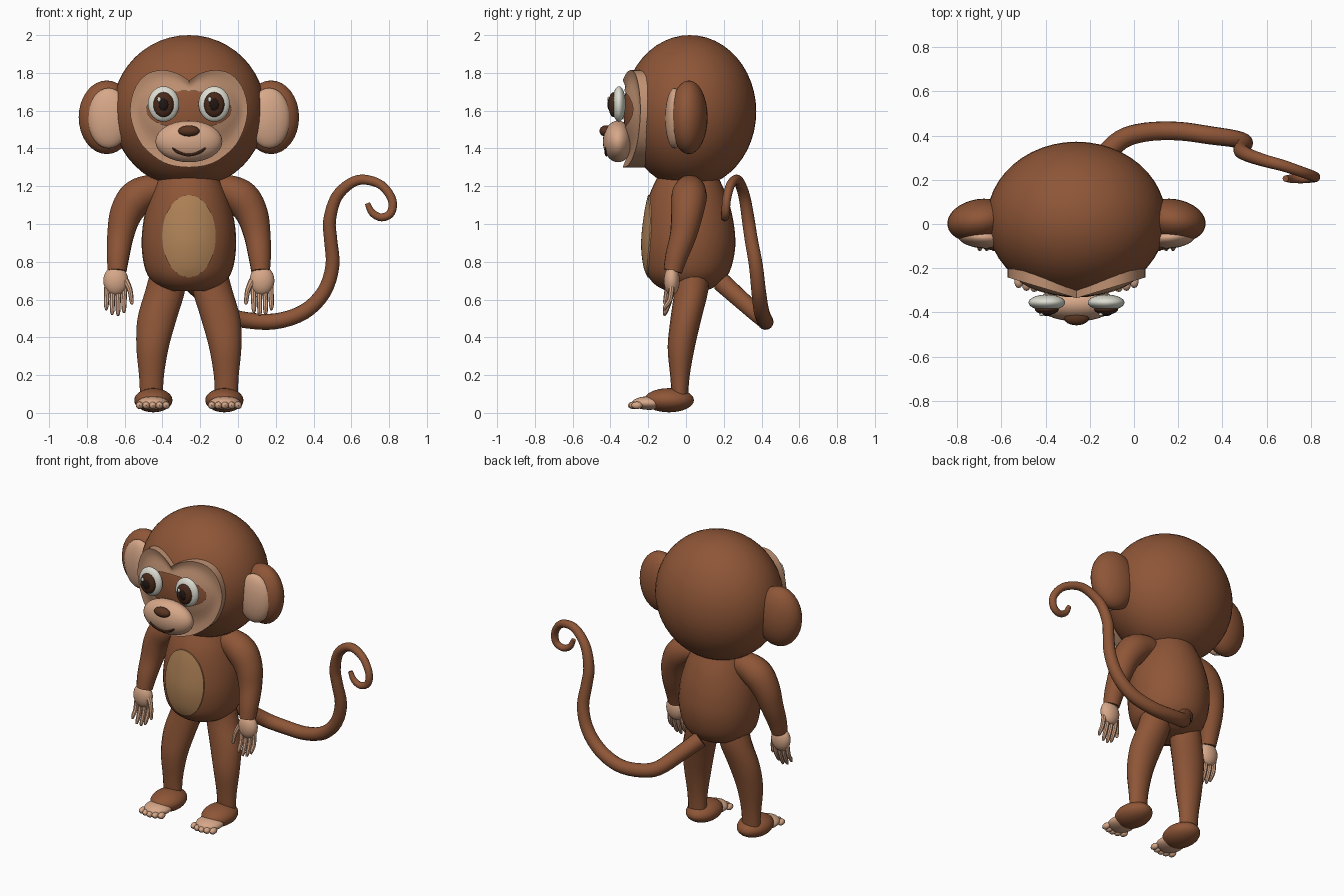
import bpy, bmesh, math
from mathutils import Vector

if "Cube" in bpy.data.objects:
    bpy.data.objects.remove(bpy.data.objects["Cube"])

CX = -0.26  # body axis; the tail sweeps out to the right


def material(name, rgb):
    m = bpy.data.materials.new(name)
    m.diffuse_color = (*rgb, 1)
    m.use_nodes = True
    m.node_tree.nodes["Principled BSDF"].inputs["Base Color"].default_value = m.diffuse_color
    return m


FUR = material("brown fur", (0.27, 0.092, 0.038))
SKIN = material("pale skin", (0.68, 0.39, 0.25))
MASK = material("face tan", (0.52, 0.28, 0.165))
BELLY = material("belly tan", (0.43, 0.225, 0.095))
WHITE = material("eye white", (0.72, 0.72, 0.64))
NOSE = material("nose brown", (0.10, 0.035, 0.015))
IRIS = material("iris brown", (0.065, 0.022, 0.01))
DARK = material("dark pupil", (0.015, 0.008, 0.006))


def finish(name, bm, mat):
    bmesh.ops.recalc_face_normals(bm, faces=bm.faces)
    me = bpy.data.meshes.new(name)
    bm.to_mesh(me)
    bm.free()
    me.materials.append(mat)
    ob = bpy.data.objects.new(name, me)
    bpy.context.collection.objects.link(ob)
    return ob


def ball(name, mat, loc, radii, seg=32, rot=(0, 0, 0)):
    bm = bmesh.new()
    bmesh.ops.create_uvsphere(bm, u_segments=seg, v_segments=seg // 2, radius=1)
    bmesh.ops.scale(bm, vec=radii, verts=bm.verts)
    ob = finish(name, bm, mat)
    ob.location = (CX + loc[0], loc[1], loc[2])
    ob.rotation_euler = rot
    return ob


def smooth_rows(rows, n):
    """Catmull-Rom samples through rows of any width."""
    out = []
    for i in range(len(rows) - 1):
        a, b, c, d = (rows[max(i - 1, 0)], rows[i], rows[i + 1],
                      rows[min(i + 2, len(rows) - 1)])
        for k in range(n):
            t = k / n
            out.append([0.5 * (2 * q + (r - p) * t + (2 * p - 5 * q + 4 * r - s) * t * t
                               + (3 * q - p - 3 * r + s) * t ** 3)
                        for p, q, r, s in zip(a, b, c, d)])
    return out + [list(rows[-1])]


def bridge(bm, rings):
    n = len(rings[0])
    for a, b in zip(rings, rings[1:]):
        for i in range(n):
            bm.faces.new((a[i], a[(i + 1) % n], b[(i + 1) % n], b[i]))


def loft(name, mat, rows, sides):
    """Horizontal elliptical sections: (z, x, y, rx, ry)."""
    bm = bmesh.new()
    rings = []
    for z, x, y, rx, ry in rows:
        angles = [2 * math.pi * i / sides for i in range(sides)]
        rings.append([bm.verts.new((CX + x + rx * math.cos(t), y + ry * math.sin(t), z))
                      for t in angles])
    bridge(bm, rings)
    bm.faces.new(rings[0])
    bm.faces.new(rings[-1])
    return finish(name, bm, mat)


def tube(name, mat, rows, sides=16, n=5):
    """Round tube through (x, y, z, radius)."""
    pts = smooth_rows(rows, n)
    bm = bmesh.new()
    rings = []
    axis = Vector((0, 1, 0))
    for i, p in enumerate(pts):
        d = (Vector(pts[min(i + 1, len(pts) - 1)][:3])
             - Vector(pts[max(i - 1, 0)][:3])).normalized()
        axis = (axis - d * axis.dot(d)).normalized()
        side = d.cross(axis)
        o = Vector((CX + p[0], p[1], p[2]))
        rings.append([bm.verts.new(o + p[3] * (axis * math.cos(t) + side * math.sin(t)))
                      for t in (2 * math.pi * k / sides for k in range(sides))])
    bridge(bm, rings)
    bm.faces.new(rings[0])
    bm.faces.new(rings[-1])
    return finish(name, bm, mat)


# Head
HC, HR = Vector((0, 0.02, 1.595)), Vector((0.405, 0.352, 0.405))
ball("head", FUR, HC, HR, 48)


def head_front(x, z):
    q = 1 - (x / HR.x) ** 2 - ((z - HC.z) / HR.z) ** 2
    return HC.y - HR.y * math.sqrt(max(q, 0))


# Heart-shaped face mask, open around the eyes
half = smooth_rows([(0, 1.76), (0.06, 1.797), (0.14, 1.815), (0.22, 1.795), (0.28, 1.73),
                    (0.31, 1.63), (0.30, 1.53), (0.25, 1.42), (0.16, 1.34), (0.08, 1.308),
                    (0, 1.30)], 3)
heart = half + [(-x, z) for x, z in half[-2:0:-1]]
bm = bmesh.new()
rings = [[] for _ in range(7)]
for x, z in heart:
    a = math.atan2((z - 1.6) / 0.10, x / 0.225)
    ix, iz = 0.225 * math.cos(a), 1.605 + 0.10 * math.sin(a)
    for k in range(6):
        t = k / 5
        px, pz = ix + (x - ix) * t, iz + (z - iz) * t
        base = head_front(px, pz)
        y = min(base - 0.008, base * (1 - t) + t * (-0.335 + 0.3 * abs(px)))
        rings[k].append(bm.verts.new((CX + px, y, pz)))
    rings[6].append(bm.verts.new((CX + x, head_front(x, z) + 0.03, z)))
bridge(bm, rings)
finish("face_mask", bm, MASK)

# Muzzle, nose and mouth
ball("muzzle", SKIN, (0, -0.36, 1.437), (0.177, 0.08, 0.11))
ball("nose", NOSE, (0, -0.425, 1.492), (0.057, 0.033, 0.03), 24)
mouth = []
for i in range(9):
    x = -0.088 + 0.022 * i
    z = 1.366 + 0.036 * (x / 0.088) ** 2
    q = 1 - (x / 0.177) ** 2 - ((z - 1.437) / 0.11) ** 2
    mouth.append((x, -0.36 - 0.08 * math.sqrt(q), z, 0.008 if 0 < i < 8 else 0.004))
tube("mouth", NOSE, mouth, 8, 2)

# Torso
torso_rows = smooth_rows([(0.645, 0, 0.0, 0.10, 0.10), (0.68, 0, 0.005, 0.175, 0.17),
                          (0.75, 0, 0.01, 0.228, 0.222), (0.88, 0, 0.015, 0.25, 0.246),
                          (1.02, 0, 0.015, 0.24, 0.235), (1.15, 0, 0.01, 0.205, 0.205),
                          (1.25, 0, 0.01, 0.16, 0.16)], 4)
loft("torso", FUR, torso_rows, 32)


def torso_front(x, z):
    for a, b in zip(torso_rows, torso_rows[1:]):
        if a[0] <= z <= b[0]:
            t = (z - a[0]) / (b[0] - a[0])
            _, _, y, rx, ry = [p + (q - p) * t for p, q in zip(a, b)]
            return y - ry * math.sqrt(1 - (x / rx) ** 2)


# Oval belly patch lying on the torso
bm = bmesh.new()
rings = []
for k in range(1, 9):
    ring = []
    for i in range(40):
        a = 2 * math.pi * i / 40
        x, z = 0.142 * k / 8 * math.cos(a), 0.935 + 0.218 * k / 8 * math.sin(a)
        ring.append(bm.verts.new((CX + x, torso_front(x, z) - 0.007, z)))
    rings.append(ring)
rings.append([bm.verts.new(v.co + Vector((0, 0.012, 0))) for v in rings[-1]])
bridge(bm, rings)
bm.faces.new(rings[0])
finish("belly_patch", bm, BELLY)

# Paired parts
for s, tag in ((-1, "left"), (1, "right")):
    # Ears
    ball(tag + "_ear", FUR, (s * 0.435, 0.015, 1.565), (0.15, 0.098, 0.195),
         rot=(0, 0, s * -0.15))
    ball(tag + "_inner_ear", SKIN, (s * 0.425, -0.06, 1.56), (0.112, 0.05, 0.16),
         rot=(0, 0, s * 0.08))
    # Eyes
    ex = s * 0.134
    ball(tag + "_eye", WHITE, (ex, -0.355, 1.635), (0.083, 0.036, 0.094))
    ball(tag + "_iris", IRIS, (ex, -0.385, 1.632), (0.054, 0.025, 0.066), 24)
    ball(tag + "_pupil", DARK, (ex, -0.402, 1.632), (0.027, 0.014, 0.034), 16)
    ball(tag + "_eye_glint", WHITE, (ex - 0.024, -0.409, 1.66), (0.01, 0.007, 0.014), 12)
    # Arms
    tube(tag + "_arm", FUR, [(s * 0.12, 0.02, 1.17, 0.07), (s * 0.20, 0.02, 1.175, 0.085),
                             (s * 0.28, 0.015, 1.135, 0.095), (s * 0.335, 0.005, 1.05, 0.085),
                             (s * 0.362, -0.015, 0.94, 0.071),
                             (s * 0.375, -0.05, 0.83, 0.06), (s * 0.38, -0.07, 0.75, 0.05)])
    # Hands
    ball(tag + "_palm", SKIN, (s * 0.387, -0.075, 0.70), (0.066, 0.042, 0.078), 24)
    for i, tip in enumerate((0.53, 0.515, 0.52, 0.545)):
        fx = 0.34 + 0.031 * i
        tube(f"{tag}_finger_{i + 1}", SKIN,
             [(s * fx, -0.075, 0.67, 0.015), (s * (fx + 0.003), -0.085, 0.60, 0.014),
              (s * (fx + 0.004), -0.108, tip + 0.02, 0.012),
              (s * (fx + 0.004), -0.117, tip, 0.006)], 8, 3)
    tube(tag + "_thumb", SKIN, [(s * 0.335, -0.085, 0.70, 0.018), (s * 0.312, -0.10, 0.65, 0.014),
                                (s * 0.303, -0.11, 0.59, 0.011), (s * 0.302, -0.112, 0.575, 0.005)],
         8, 3)
    # Legs
    loft(tag + "_leg", FUR, smooth_rows(
        [(0.76, s * 0.11, 0.03, 0.09, 0.09), (0.65, s * 0.125, 0.028, 0.105, 0.09),
         (0.50, s * 0.168, 0.0, 0.104, 0.082), (0.35, s * 0.192, -0.025, 0.086, 0.072),
         (0.20, s * 0.198, -0.032, 0.066, 0.052), (0.08, s * 0.198, -0.032, 0.06, 0.042)], 4), 16)
    # Feet
    ball(tag + "_foot", FUR, (s * 0.188, -0.09, 0.067), (0.101, 0.132, 0.064))
    ball(tag + "_foot_front", SKIN, (s * 0.191, -0.195, 0.052), (0.084, 0.092, 0.036), 24)
    for i in range(5):
        ball(f"{tag}_toe_{i + 1}", SKIN,
             (s * (0.121 + 0.035 * i), -0.26 - 0.018 * math.sin(math.pi * i / 4), 0.04),
             (0.02, 0.03, 0.02), 12)

# Curling tail
tail = [(-0.24, 0.19, 0.69, 0.052), (-0.15, 0.29, 0.60, 0.048), (-0.06, 0.38, 0.52, 0.045),
        (0.05, 0.415, 0.49, 0.043), (0.20, 0.42, 0.485, 0.042), (0.35, 0.40, 0.535, 0.041),
        (0.455, 0.385, 0.64, 0.039), (0.50, 0.37, 0.78, 0.037), (0.49, 0.345, 0.92, 0.035),
        (0.485, 0.33, 1.02, 0.034), (0.52, 0.31, 1.14, 0.031), (0.595, 0.285, 1.215, 0.028),
        (0.67, 0.265, 1.235, 0.026), (0.76, 0.235, 1.205, 0.024), (0.815, 0.215, 1.13, 0.023),
        (0.81, 0.21, 1.06, 0.022), (0.76, 0.205, 1.035, 0.021), (0.71, 0.205, 1.06, 0.019),
        (0.685, 0.205, 1.11, 0.014)]
tube("tail", FUR, [(x - CX, y, z, r) for x, y, z, r in tail], 16, 4)

# Smooth shading with crisp edges
bpy.ops.object.select_all(action='SELECT')
bpy.context.view_layer.objects.active = bpy.data.objects["head"]
bpy.ops.object.shade_smooth_by_angle(angle=math.radians(40))
